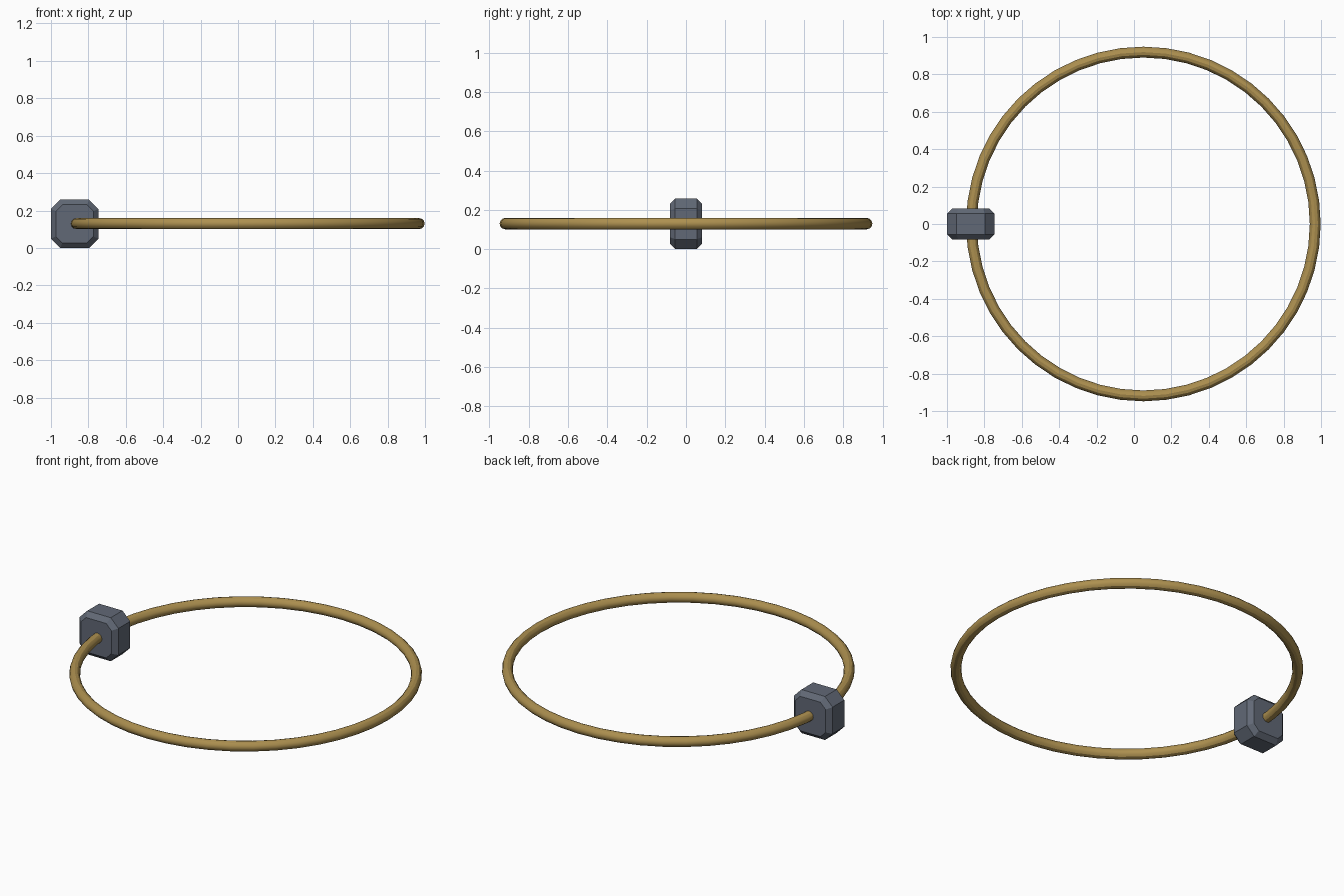
import bpy, bmesh

if "Cube" in bpy.data.objects:
    bpy.data.objects.remove(bpy.data.objects["Cube"])


def material(name, rgb):
    m = bpy.data.materials.new(name)
    m.diffuse_color = (*rgb, 1)
    m.use_nodes = True
    m.node_tree.nodes["Principled BSDF"].inputs["Base Color"].default_value = m.diffuse_color
    return m


def octagon(half_x, half_z, cut):
    # chamfered rectangle outline in the XZ plane
    a, b = half_x - cut, half_z - cut
    return [(half_x, -b), (half_x, b), (a, half_z), (-a, half_z),
            (-half_x, b), (-half_x, -b), (-a, -half_z), (a, -half_z)]


# Thin smooth hoop
bpy.ops.mesh.primitive_torus_add(location=(0.05, 0, 0.13), major_radius=0.919,
                                 minor_radius=0.029, major_segments=48, minor_segments=12)
hoop = bpy.context.object
hoop.name = "hoop"
bpy.ops.object.shade_smooth_by_angle()
hoop.data.materials.append(material("brass", (0.42, 0.28, 0.08)))

# Faceted bead: chamfered outlines lofted along y
outer = octagon(0.127, 0.129, 0.05)
inner = octagon(0.1, 0.102, 0.034)
bm = bmesh.new()
rings = [[bm.verts.new((x, y, z)) for x, z in outline]
         for y, outline in ((-0.082, inner), (-0.055, outer), (0.055, outer), (0.082, inner))]
for r0, r1 in zip(rings, rings[1:]):
    for i in range(8):
        j = (i + 1) % 8
        bm.faces.new((r0[i], r0[j], r1[j], r1[i]))
bm.faces.new(rings[0])
bm.faces.new(rings[-1])
bmesh.ops.recalc_face_normals(bm, faces=bm.faces)
mesh = bpy.data.meshes.new("bead")
bm.to_mesh(mesh)
bm.free()
bead = bpy.data.objects.new("bead", mesh)
bead.location = (-0.873, 0, 0.129)
bpy.context.collection.objects.link(bead)
mesh.materials.append(material("slate", (0.12, 0.14, 0.18)))
